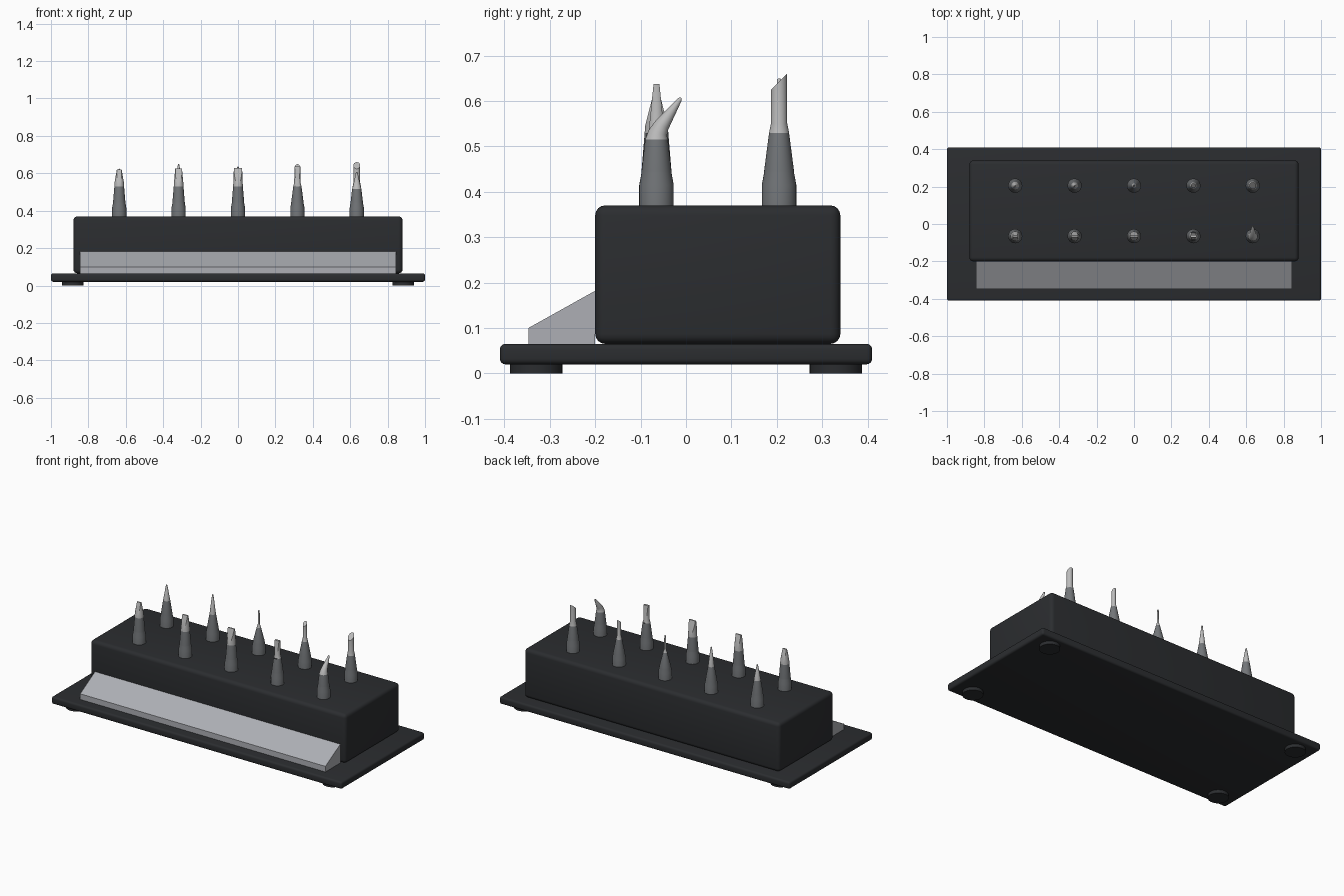
import bpy, bmesh, math
from mathutils import Vector, Matrix

if "Cube" in bpy.data.objects:
    bpy.data.objects.remove(bpy.data.objects["Cube"])


def material(name, c):
    m = bpy.data.materials.new(name)
    m.diffuse_color = (*c, 1)
    m.use_nodes = True
    m.node_tree.nodes["Principled BSDF"].inputs["Base Color"].default_value = m.diffuse_color
    return m


BLACK = material("black_plastic", (0.024, 0.026, 0.029))
PANEL = material("light_grey_panel", (0.42, 0.43, 0.46))
STEEL = material("dark_steel", (0.17, 0.18, 0.19))
TINNED = material("tinned_metal", (0.5, 0.5, 0.5))


def finish(bm, name, mat, loc=(0, 0, 0), smooth=True):
    bmesh.ops.recalc_face_normals(bm, faces=bm.faces)
    me = bpy.data.meshes.new(name)
    bm.to_mesh(me)
    bm.free()
    me.materials.append(mat)
    ob = bpy.data.objects.new(name, me)
    ob.location = loc
    bpy.context.collection.objects.link(ob)
    if smooth:
        bpy.ops.object.select_all(action='DESELECT')
        ob.select_set(True)
        bpy.context.view_layer.objects.active = ob
        bpy.ops.object.shade_smooth_by_angle(angle=math.radians(30))
    return ob


def rounded_box(name, lo, hi, bevel):
    lo, hi = Vector(lo), Vector(hi)
    bm = bmesh.new()
    bmesh.ops.create_cube(bm, size=1)
    bmesh.ops.scale(bm, vec=hi - lo, verts=bm.verts)
    bmesh.ops.translate(bm, vec=(lo + hi) / 2, verts=bm.verts)
    bmesh.ops.bevel(bm, geom=bm.edges[:], offset=bevel, segments=4,
                    profile=0.5, affect='EDGES')
    return finish(bm, name, BLACK)


def loft(name, rings, mat, loc, cuts=(), cap=False, n=32):
    """Join circles (y, z, radius, tilt) and trim with planes (point, normal)."""
    bm = bmesh.new()
    prev = None
    for y, z, r, tilt in rings:
        m = Matrix.Translation((0, y, z)) @ Matrix.Rotation(-tilt, 4, 'X')
        ring = [bm.verts.new(m @ Vector((r * math.cos(a), r * math.sin(a), 0)))
                for a in (math.tau * i / n for i in range(n))]
        if prev:
            for i in range(n):
                j = (i + 1) % n
                bm.faces.new((prev[i], prev[j], ring[j], ring[i]))
        prev = ring
    if cap:
        bm.faces.new(prev)
    for co, no in cuts:
        res = bmesh.ops.bisect_plane(bm, geom=bm.verts[:] + bm.edges[:] + bm.faces[:],
                                     plane_co=co, plane_no=no, clear_outer=True)
        edges = [e for e in res['geom_cut']
                 if isinstance(e, bmesh.types.BMEdge) and e.is_boundary]
        bmesh.ops.contextual_create(bm, geom=edges)
    return finish(bm, name, mat, loc)


def straight(*pts):
    return [(0, z, r, 0) for r, z in pts]


def chisel_cuts(y0, z0, y1, z1):
    """Two mirrored planes through (y0, z0) and (y1, z1)."""
    return [((0, s * y0, z0), Vector((0, s * (z1 - z0), y0 - y1)).normalized())
            for s in (1, -1)]


def shaft(name, x, y, r, z):
    loft(name, straight((0.038, 0.365), (0.038, 0.415), (0.033, 0.442),
                        (0.033, 0.445), (r, z)), STEEL, (x, y, 0))


# Base plate, feet and holder block
rounded_box("base_plate", (-1, -0.41, 0.02), (1, 0.41, 0.065), 0.012)
rounded_box("holder_block", (-0.88, -0.2, 0.065), (0.88, 0.34, 0.37), 0.022)
for x in (-0.883, 0.883):
    for y in (-0.33, 0.33):
        bm = bmesh.new()
        bmesh.ops.create_cone(bm, cap_ends=True, segments=32, radius1=0.058,
                              radius2=0.058, depth=0.022)
        finish(bm, "foot", BLACK, (x, y, 0.011))

# Sloped label panel
bm = bmesh.new()
face = bm.faces.new([bm.verts.new((-0.845, y, z)) for y, z in
                     ((-0.347, 0.065), (-0.347, 0.1), (-0.2, 0.182), (-0.2, 0.065))])
ext = bmesh.ops.extrude_face_region(bm, geom=[face], use_keep_orig=True)
bmesh.ops.translate(bm, vec=(1.69, 0, 0),
                    verts=[v for v in ext['geom'] if isinstance(v, bmesh.types.BMVert)])
finish(bm, "label_panel", PANEL, smooth=False)

STEP, BACK, FRONT = 0.3175, 0.205, -0.065

# Back row: two cones, a needle and two bevel tips
for i, r, h in ((-2, 0.02, 0.625), (-1, 0.018, 0.65)):
    shaft("cone_shaft", i * STEP, BACK, r, 0.53)
    loft("cone_tip", straight((r, 0.53), (0.004, h - 0.003), (0.002, h)),
         TINNED, (i * STEP, BACK, 0), cap=True)
shaft("needle_shaft", 0, BACK, 0.012, 0.53)
loft("needle_tip", straight((0.012, 0.53), (0.006, 0.55), (0.005, 0.63), (0.003, 0.636)),
     TINNED, (0, BACK, 0), cap=True)
for i, r0, r, h in ((1, 0.017, 0.012, 0.637), (2, 0.022, 0.018, 0.642)):
    shaft("bevel_shaft", i * STEP, BACK, r0, 0.53)
    loft("bevel_tip", straight((r0, 0.53), (r, 0.55), (r, 0.69)), TINNED,
         (i * STEP, BACK, 0), cuts=[((0, 0, h), Vector((0, -1, 1)).normalized())])

# Front row: three chisels of growing width
for i, w, h in ((-2, 0.013, 0.62), (-1, 0.018, 0.625), (0, 0.022, 0.628)):
    shaft("chisel_shaft", i * STEP, FRONT, 0.026, 0.53)
    loft("chisel_tip", straight((0.026, 0.53), (0.025, 0.55), (w, h)), TINNED,
         (i * STEP, FRONT, 0), cuts=chisel_cuts(0.025, 0.545, 0.004, h), cap=True)

# Flat blade tip
shaft("blade_shaft", STEP, FRONT, 0.022, 0.53)
loft("blade_tip", straight((0.022, 0.53), (0.017, 0.55), (0.016, 0.637)), TINNED,
     (STEP, FRONT, 0), cuts=chisel_cuts(0.017, 0.535, 0.0065, 0.637), cap=True)

# Bent tip
shaft("bent_shaft", 2 * STEP, FRONT, 0.025, 0.515)
loft("bent_tip", [(0, 0.515, 0.025, 0), (0.003, 0.53, 0.021, 0.3),
                  (0.012, 0.547, 0.017, 0.6), (0.051, 0.603, 0.005, 0.6),
                  (0.054, 0.607, 0.002, 0.6)], TINNED, (2 * STEP, FRONT, 0), cap=True)
